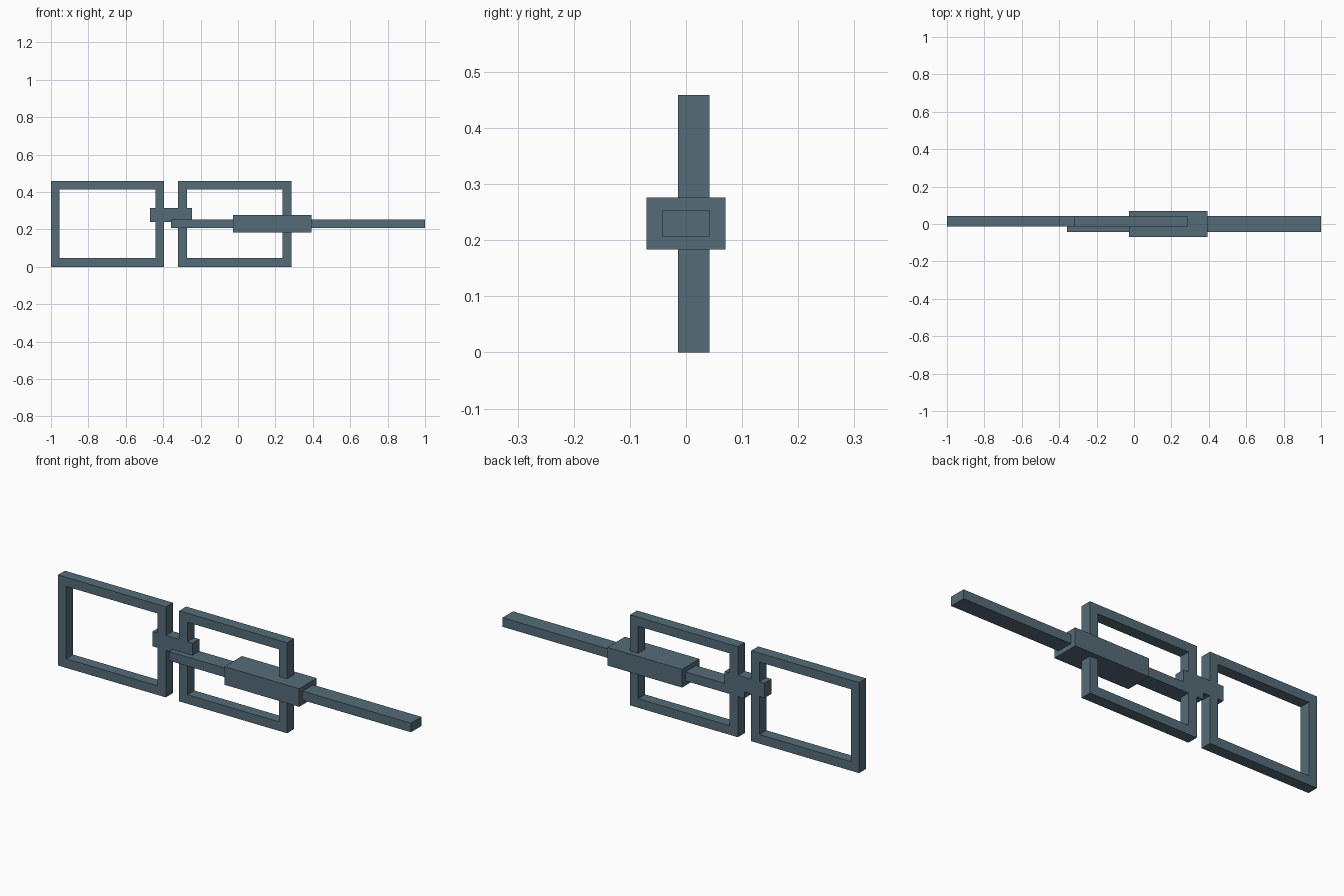
import bpy, bmesh

if "Cube" in bpy.data.objects:
    bpy.data.objects.remove(bpy.data.objects["Cube"])

Y0, Y1 = -0.014, 0.042      # rim thickness range
RIM_W, RIM_H, BAR = 0.605, 0.459, 0.046

# Slate blue-grey for every part
slate = bpy.data.materials.new("slate")
slate.diffuse_color = (0.09, 0.15, 0.19, 1)
slate.use_nodes = True
slate.node_tree.nodes["Principled BSDF"].inputs["Base Color"].default_value = slate.diffuse_color


def finish(name, bm):
    bmesh.ops.recalc_face_normals(bm, faces=bm.faces)
    mesh = bpy.data.meshes.new(name)
    bm.to_mesh(mesh)
    bm.free()
    mesh.materials.append(slate)
    obj = bpy.data.objects.new(name, mesh)
    bpy.context.collection.objects.link(obj)
    return obj


def box(name, x, y, z):
    """Box from (min, max) ranges on each axis."""
    bm = bmesh.new()
    bmesh.ops.create_cube(bm, size=1)
    for v in bm.verts:
        v.co = [r[0] if c < 0 else r[1] for c, r in zip(v.co, (x, y, z))]
    return finish(name, bm)


def rim(name, x0):
    """Rectangular ring with an open centre."""
    bm = bmesh.new()

    def loop(inset, y):
        xa, xb = x0 + inset, x0 + RIM_W - inset
        za, zb = inset, RIM_H - inset
        return [bm.verts.new((px, y, pz)) for px, pz in
                ((xa, za), (xb, za), (xb, zb), (xa, zb))]

    loops = [loop(0, Y0), loop(0, Y1), loop(BAR, Y1), loop(BAR, Y0)]
    for i in range(4):
        a, b = loops[i], loops[(i + 1) % 4]
        for j in range(4):
            k = (j + 1) % 4
            bm.faces.new((a[j], a[k], b[k], b[j]))
    return finish(name, bm)


# Two rectangular rims
rim("left_rim", -1.0)
rim("right_rim", -0.32)

# Bridge: gap piece plus stubs reaching into each opening, flush with the rims
for name, x in (("bridge_left_stub", (-0.47, -0.441)),
                ("bridge_centre", (-0.395, -0.32)),
                ("bridge_right_stub", (-0.274, -0.246))):
    box(name, x, (Y0, Y1), (0.239, 0.314))

# Long bar and the thicker sleeve around it
box("long_bar", (-0.357, 1.0), (-0.042, 0.042), (0.207, 0.253))
box("sleeve", (-0.027, 0.392), (-0.07, 0.07), (0.184, 0.276))
